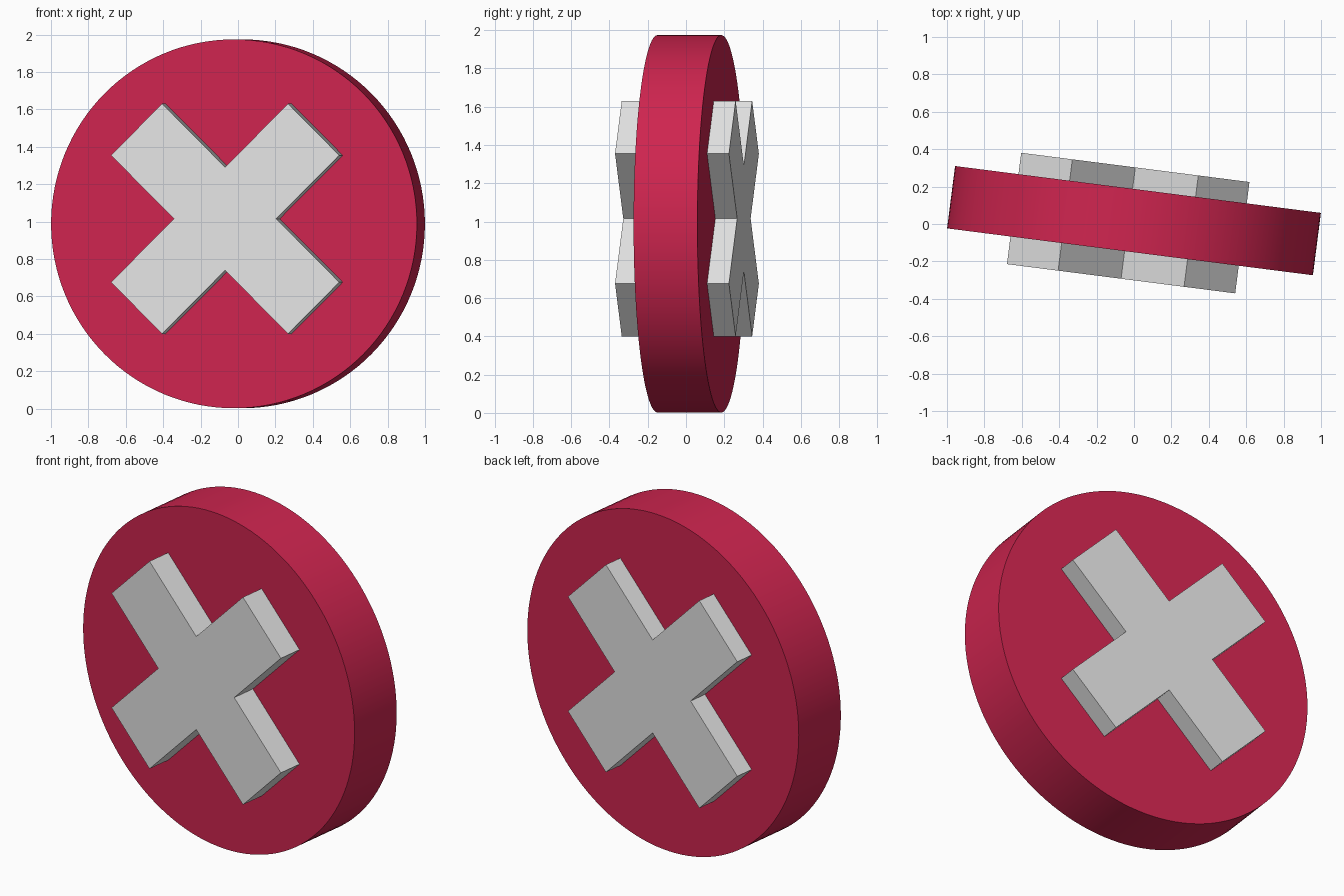
import bpy, bmesh, math
from mathutils import Matrix

if "Cube" in bpy.data.objects:
    bpy.data.objects.remove(bpy.data.objects["Cube"])

TURN = Matrix.Rotation(math.radians(-7.3), 4, 'Z')  # whole model is turned slightly


def material(name, rgb):
    m = bpy.data.materials.new(name)
    m.diffuse_color = (*rgb, 1)
    m.use_nodes = True
    m.node_tree.nodes["Principled BSDF"].inputs["Base Color"].default_value = m.diffuse_color
    return m


def plate(name, profile, depth, centre, mat):
    """Extrude an x/z outline along y, centred on the given point."""
    bm = bmesh.new()
    face = bm.faces.new([bm.verts.new((x, -depth / 2, z)) for x, z in profile])
    new = bmesh.ops.extrude_face_region(bm, geom=[face])["geom"]
    bmesh.ops.translate(bm, vec=(0, depth, 0),
                        verts=[v for v in new if isinstance(v, bmesh.types.BMVert)])
    bmesh.ops.recalc_face_normals(bm, faces=bm.faces)
    mesh = bpy.data.meshes.new(name)
    bm.to_mesh(mesh)
    bm.free()
    mesh.materials.append(mat)
    ob = bpy.data.objects.new(name, mesh)
    ob.matrix_world = Matrix.Translation(centre) @ TURN
    bpy.context.collection.objects.link(ob)
    return ob


red = material("crimson red", (0.617, 0.018, 0.078))
white = material("light grey", (0.78, 0.78, 0.78))

# Round disc with smooth rim
R = 0.986
circle = [(R * math.cos(math.tau * i / 128), R * math.sin(math.tau * i / 128))
          for i in range(128)]
disc = plate("disc", circle, 0.336, (0, 0.018, R + 0.002), red)
bpy.context.view_layer.objects.active = disc
disc.select_set(True)
bpy.ops.object.shade_smooth_by_angle(angle=math.radians(30))

# Diagonal cross running through the disc, showing on both faces
W, L = 0.195, 0.675  # arm half-width and length
outline = []
for k in range(4):
    a = math.radians(45 + 90 * k)
    c, s = math.cos(a), math.sin(a)
    for u, v in ((L, -W), (L, W), (W, W)):
        outline.append((u * c - v * s, u * s + v * c))
plate("cross", outline, 0.60, (-0.031, 0.005, 1.015), white)
